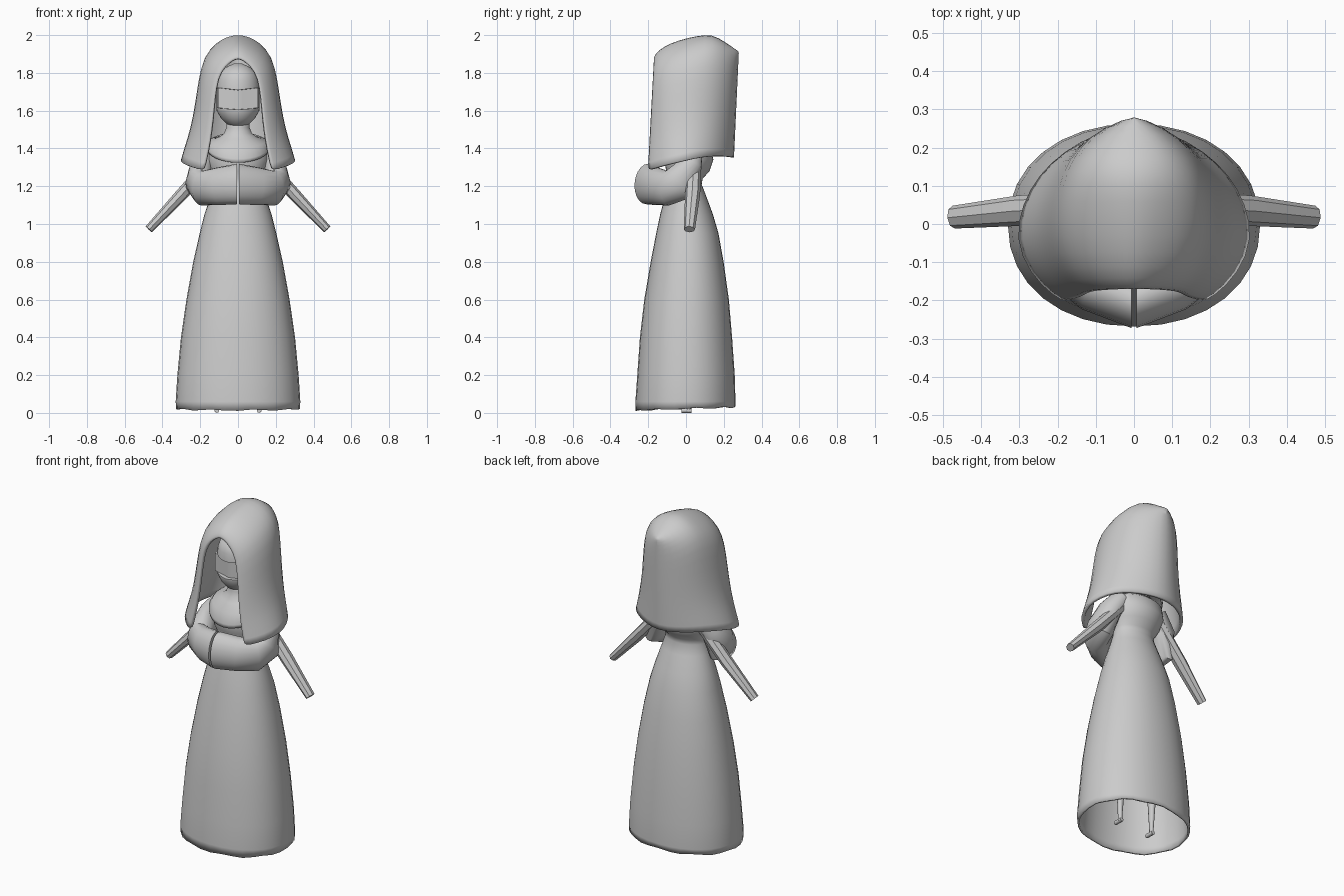
import bpy, bmesh, math
from mathutils import Vector

cube = bpy.data.objects.get("Cube")
if cube:
    bpy.data.objects.remove(cube, do_unlink=True)

grey = bpy.data.materials.new("plain grey")
grey.use_nodes = True
COLOUR = (0.6, 0.6, 0.6, 1)
grey.diffuse_color = COLOUR
grey.node_tree.nodes["Principled BSDF"].inputs["Base Color"].default_value = COLOUR


def build(name, rows, closed=True, caps=(False, False), angle=40, thick=0, subsurf=0):
    """Skin a list of equal-length point rows into one smooth object."""
    bm = bmesh.new()
    grid = [[bm.verts.new(p) for p in row] for row in rows]
    n = len(rows[0])
    for a, b in zip(grid, grid[1:]):
        for i in range(n if closed else n - 1):
            j = (i + 1) % n
            bm.faces.new((a[i], a[j], b[j], b[i]))
    for cap, row in zip(caps, (grid[0], grid[-1])):
        if cap:
            bm.faces.new(row)
    bmesh.ops.remove_doubles(bm, verts=bm.verts, dist=0.0005)
    bmesh.ops.recalc_face_normals(bm, faces=bm.faces)
    mesh = bpy.data.meshes.new(name)
    bm.to_mesh(mesh)
    bm.free()
    mesh.materials.append(grey)
    ob = bpy.data.objects.new(name, mesh)
    bpy.context.collection.objects.link(ob)
    if thick:
        mod = ob.modifiers.new("cloth thickness", "SOLIDIFY")
        mod.thickness = thick
        mod.offset = -1
        mod.edge_crease_outer = mod.edge_crease_inner = 0.9
    if subsurf:
        mod = ob.modifiers.new("soften", "SUBSURF")
        mod.levels = mod.render_levels = subsurf
    bpy.ops.object.select_all(action="DESELECT")
    ob.select_set(True)
    bpy.context.view_layer.objects.active = ob
    bpy.ops.object.shade_smooth_by_angle(angle=math.radians(angle))
    return ob


def ring(z, rx, ry, cy=0, tilt=0, power=1, n=32):
    """Level ellipse; tilt raises the back, power below 1 squares it off."""
    pts = []
    for i in range(n):
        c, s = math.cos(2 * math.pi * i / n), math.sin(2 * math.pi * i / n)
        pts.append(Vector((rx * math.copysign(abs(c) ** power, c),
                           cy + ry * math.copysign(abs(s) ** power, s), z + tilt * s)))
    return pts


def tube(path, n):
    """Rings (centre, side radius, upright radius) set square to a path."""
    rows = []
    for k, (c, rs, ru) in enumerate(path):
        d = Vector(path[min(k + 1, len(path) - 1)][0]) - Vector(path[max(k - 1, 0)][0])
        d.normalize()
        side = d.cross(Vector((0, 0, 1)) if abs(d.z) < 0.9 else Vector((0, 1, 0))).normalized()
        up = side.cross(d)
        rows.append([Vector(c) + side * rs * math.cos(t) + up * ru * math.sin(t)
                     for t in (2 * math.pi * i / n for i in range(n))])
    return rows


def mirrored(rows):
    return [[Vector((-p.x, p.y, p.z)) for p in row] for row in rows]


# Gown: shoulders and waist running down into a long open bell
gown = [ring(*r) for r in (
    (1.44, 0.12, 0.09, 0.01), (1.41, 0.16, 0.115, 0.015), (1.34, 0.165, 0.13, 0.015),
    (1.28, 0.145, 0.115, 0.01), (1.24, 0.126, 0.088, 0), (1.21, 0.127, 0.088, -0.005),
    (1.15, 0.145, 0.108, -0.002), (1.05, 0.178, 0.14, 0.003))]
gown += [ring(*r, power=0.94) for r in (
    (0.95, 0.203, 0.165, 0.007, 0), (0.8, 0.237, 0.193, 0.006, 0), (0.6, 0.273, 0.224, 0.003, 0),
    (0.4, 0.302, 0.244, 0, 0), (0.2, 0.321, 0.258, 0, 0), (0.06, 0.33, 0.265, -0.003, 0),
    (0.022, 0.328, 0.264, -0.003, 0.008))]
for i, p in enumerate(gown[-1]):
    p.z += 0.004 * math.sin(i * 1.8)
build("gown", gown, thick=0.012)

# Neck flaring into a draped collar
build("neck_and_collar", [ring(*r) for r in (
    (1.56, 0.06, 0.06, 0.01), (1.51, 0.062, 0.062, 0.01), (1.48, 0.074, 0.07, 0.01),
    (1.46, 0.1, 0.085, 0.005, 0.01), (1.44, 0.15, 0.12, 0, 0.035),
    (1.415, 0.17, 0.14, 0, 0.07), (1.4, 0.165, 0.142, 0, 0.075))], thick=0.008)

# Head: rounded cap and chin guard around a recessed face
head = [ring(*r) for r in (
    (1.515, 0.03, 0.03, -0.01), (1.53, 0.06, 0.065, -0.005), (1.56, 0.09, 0.095),
    (1.6, 0.113, 0.112), (1.61, 0.114, 0.112), (1.611, 0.114, 0.112), (1.715, 0.114, 0.112),
    (1.716, 0.114, 0.114), (1.76, 0.11, 0.112), (1.8, 0.097, 0.097),
    (1.83, 0.065, 0.065), (1.85, 0.02, 0.02))]
for row in head[5:7]:
    for p in row:
        if p.y < -0.03:
            p.y = -0.07 - 0.02 * (1 - abs(p.x) / 0.11)
# the guard's rim and the cap's brim curve with the face
for row, lift in ((head[4], 0.1), (head[5], 0.1), (head[6], 0.15), (head[7], 0.15)):
    for p in row:
        p.z += lift * (abs(p.x) - 0.06) * 0.8
build("head", head, caps=(True, True), angle=35)

# Hood: arches from the face opening to the back point
# each: top y, bottom y, half width, top z, bottom z, roundness
arches = ((-0.17, -0.202, 0.18, 1.878, 1.287, 1), (-0.167, -0.192, 0.208, 1.9, 1.29, 1),
          (-0.12, -0.13, 0.275, 1.945, 1.31, 1), (-0.03, -0.04, 0.312, 1.98, 1.33, 1),
          (0.06, 0.05, 0.295, 2.0, 1.35, 0.9), (0.14, 0.13, 0.25, 2.01, 1.36, 0.75),
          (0.21, 0.19, 0.185, 1.965, 1.36, 0.6), (0.26, 0.238, 0.1, 1.93, 1.355, 0.5),
          (0.29, 0.262, 0, 1.91, 1.35, 1))
outline = ((1, 0), (0.92, 0.12), (0.82, 0.26), (0.74, 0.45), (0.68, 0.65),
           (0.59, 0.83), (0.37, 0.93), (0.16, 0.98))
hood = []
for yt, yb, w, zt, zb, k in arches:
    half = [Vector((w * u ** k, yb + (yt - yb) * v, zb + (zt - zb) * v)) for u, v in outline]
    hood.append(half + [Vector((0, yt, zt))]
                + [Vector((-p.x, p.y, p.z)) for p in reversed(half)])
build("hood", hood, closed=False, thick=0.02, subsurf=1, angle=50)

# Paired parts: folded sleeves, thin arms, slender legs
sleeve = tube((((0.13, 0.04, 1.4), 0.05, 0.05), ((0.19, 0.02, 1.31), 0.065, 0.065),
               ((0.213, -0.03, 1.215), 0.065, 0.1), ((0.19, -0.095, 1.19), 0.068, 0.092),
               ((0.1, -0.16, 1.2), 0.073, 0.1), ((0.006, -0.205, 1.212), 0.075, 0.108)), 20)
for p in sleeve[-1]:
    p.x = 0.006
arm = tube((((0.12, 0.045, 1.355), 0.038, 0.034), ((0.3, 0.035, 1.155), 0.04, 0.033),
            ((0.472, 0.018, 0.972), 0.03, 0.023)), 8)
leg = tube((((0.09, 0.02, 1.0), 0.06, 0.06), ((0.1, 0.02, 0.6), 0.045, 0.045),
            ((0.11, 0.02, 0.3), 0.028, 0.028), ((0.112, 0.015, 0.05), 0.012, 0.014),
            ((0.112, 0.015, 0.008), 0.012, 0.012)), 8)
foot = tube((((0.112, 0.03, 0.012), 0.012, 0.012), ((0.112, -0.025, 0.012), 0.012, 0.012)), 8)

for name, rows, angle in (("sleeve", sleeve, 45), ("arm", arm, 30), ("leg", leg, 50),
                          ("foot", foot, 50)):
    build("left_" + name, rows, caps=(True, True), angle=angle)
    build("right_" + name, mirrored(rows), caps=(True, True), angle=angle)
